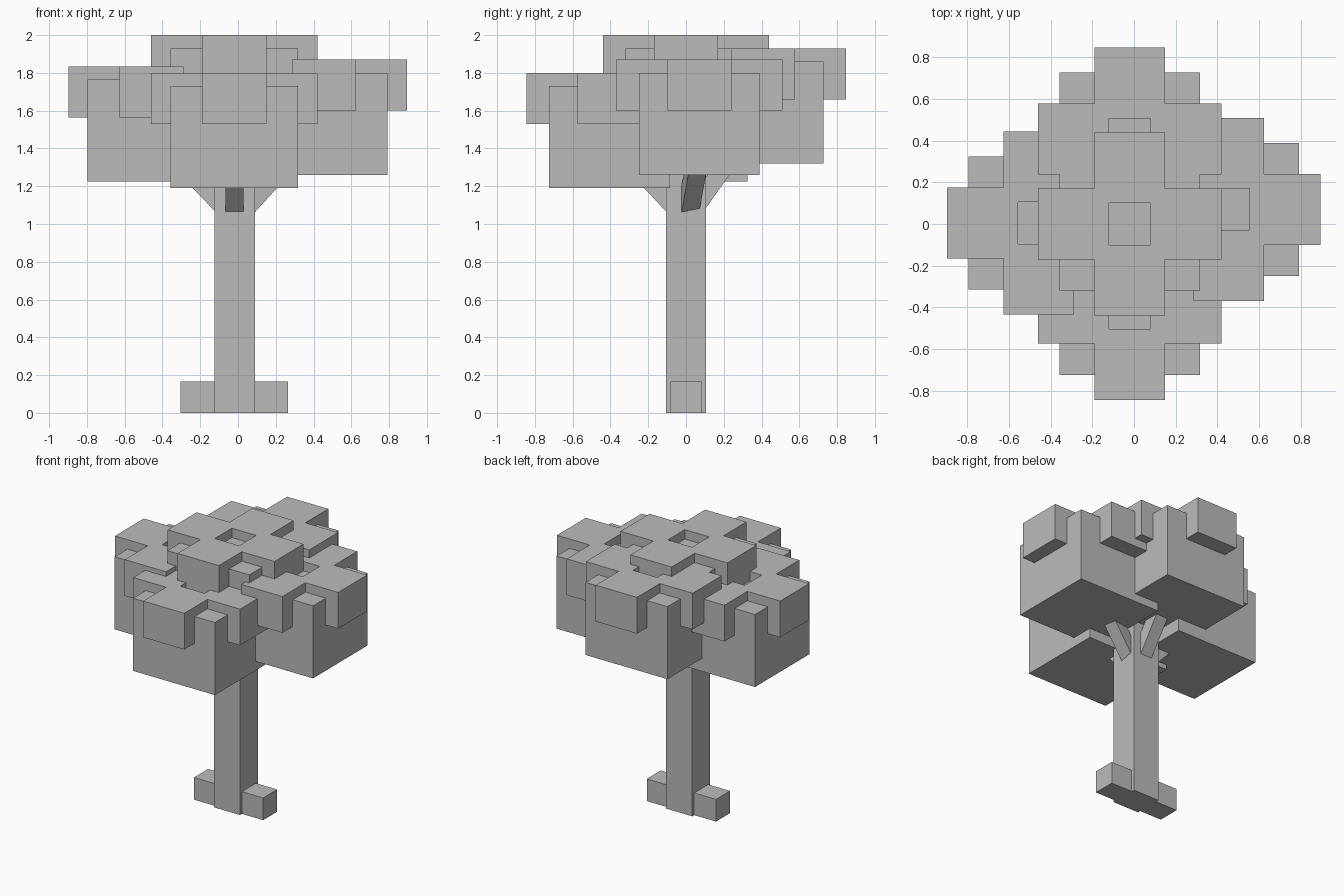
import bpy
import bmesh
from mathutils import Vector

default = bpy.data.objects.get("Cube")
if default:
    bpy.data.objects.remove(default, do_unlink=True)

# One flat colour for the whole tree
GREY = (0.5, 0.5, 0.5, 1.0)
grey = bpy.data.materials.new("plain_grey")
grey.use_nodes = True
grey.diffuse_color = GREY
grey.node_tree.nodes["Principled BSDF"].inputs["Base Color"].default_value = GREY


def finish(name, bm, location):
    """Turn a bmesh into a named, coloured object."""
    bmesh.ops.recalc_face_normals(bm, faces=bm.faces)
    mesh = bpy.data.meshes.new(name)
    bm.to_mesh(mesh)
    bm.free()
    mesh.materials.append(grey)
    obj = bpy.data.objects.new(name, mesh)
    obj.location = location
    bpy.context.collection.objects.link(obj)
    return obj


def box(name, center, size):
    bm = bmesh.new()
    bmesh.ops.create_cube(bm, size=1)
    bmesh.ops.scale(bm, vec=size, verts=bm.verts)
    return finish(name, bm, center)


def leaf_cross(name, center, height):
    """Plus-shaped slab with a square opening in the middle."""
    steps = (-0.44, -0.17, -0.1, 0.1, 0.17, 0.44)
    bm = bmesh.new()
    for i in range(5):
        for j in range(5):
            corner = i in (0, 4) and j in (0, 4)
            outside = (i == 0 or i == 4) and j in (0, 4)
            if corner or outside or (i == 2 and j == 2):
                continue
            x0, x1, y0, y1 = steps[i], steps[i + 1], steps[j], steps[j + 1]
            bm.faces.new([bm.verts.new((x, y, 0)) for x, y in
                          ((x0, y0), (x1, y0), (x1, y1), (x0, y1))])
    bmesh.ops.remove_doubles(bm, verts=bm.verts, dist=0.001)
    top = bmesh.ops.extrude_face_region(bm, geom=bm.faces[:])
    moved = [v for v in top["geom"] if isinstance(v, bmesh.types.BMVert)]
    bmesh.ops.translate(bm, vec=(0, 0, height), verts=moved)
    return finish(name, bm, center)


def branch(name, start, end, width=0.095):
    """Square rod between two points."""
    a, b = Vector(start), Vector(end)
    rod = box(name, (a + b) / 2, (width, width, (b - a).length))
    rod.rotation_euler = (b - a).to_track_quat("Z", "Y").to_euler()


# Trunk and roots
box("trunk", (-0.0175, 0, 0.75), (0.215, 0.212, 1.5))
for side, x in (("left", 0.155), ("right", -0.195)):
    box(side + "_root", (x, 0, 0.0825), (0.22, 0.165, 0.165))

# Foliage clusters: a block with a plus-shaped slab around its top
clusters = {
    "middle": (-0.02, 0.0, 2.0),
    "front": (-0.02, -0.405, 1.8),
    "back": (-0.02, 0.408, 1.93),
    "left": (0.455, 0.07, 1.87),
    "right": (-0.458, 0.005, 1.835),
}
for name, (x, y, top) in clusters.items():
    box(name + "_leaf_block", (x, y, top - 0.34), (0.675, 0.64, 0.54))
    leaf_cross(name + "_leaf_cross", (x, y, top - 0.27), 0.27)

# Branches reaching from the trunk into the outer clusters
branch("front_branch", (-0.0175, -0.03, 1.055), (-0.0175, -0.33, 1.375))
branch("back_branch", (-0.0175, 0.03, 1.06), (-0.0175, 0.30, 1.44))
branch("left_branch", (0.01, 0.01, 1.055), (0.32, 0.07, 1.395))
branch("right_branch", (-0.045, 0, 1.055), (-0.35, 0, 1.375))
